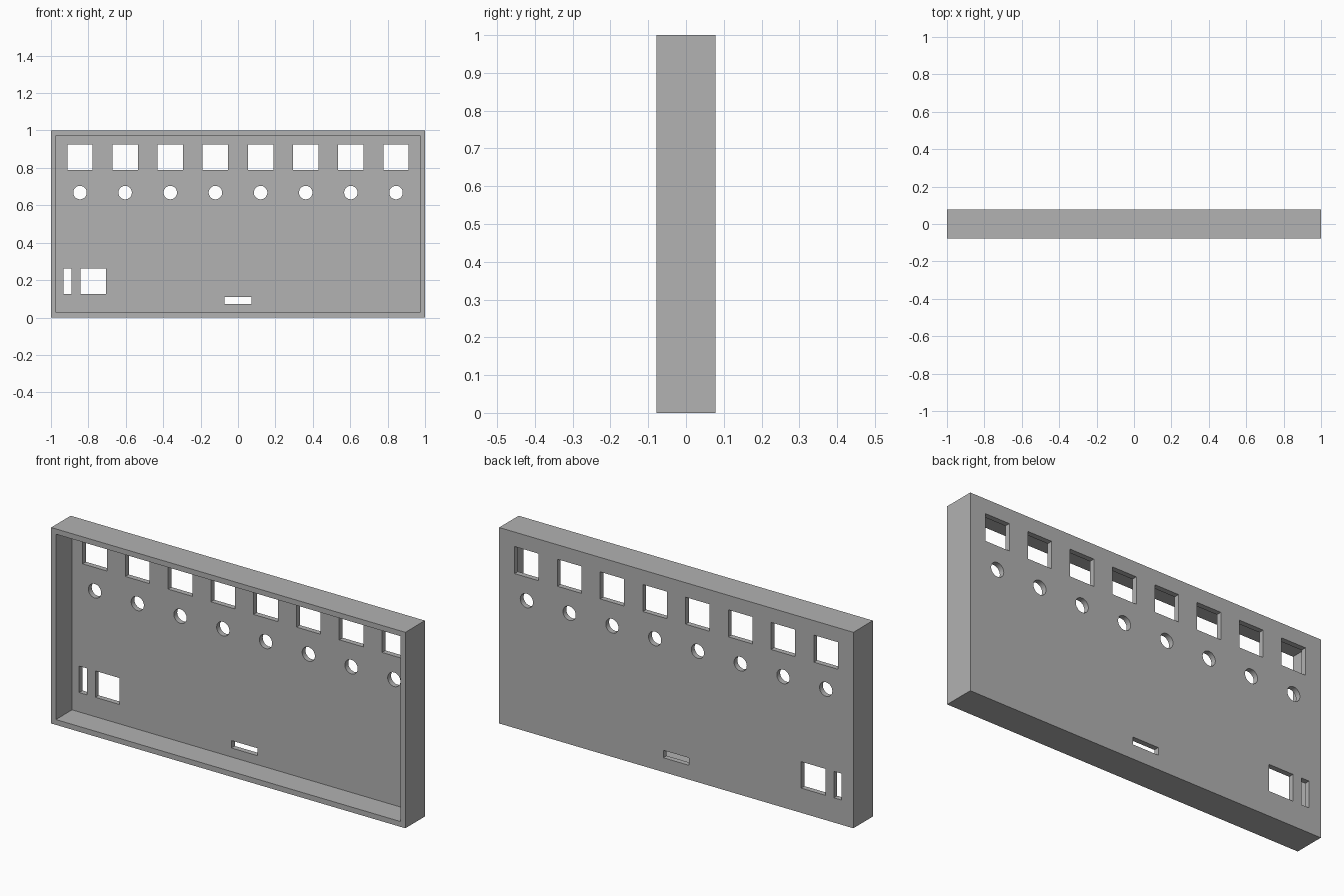
import bpy
import bmesh
from math import radians
from mathutils import Matrix, Vector

if "Cube" in bpy.data.objects:
    bpy.data.objects.remove(bpy.data.objects["Cube"])

WIDTH, DEPTH, HEIGHT, WALL = 2.0, 0.157, 1.0, 0.027
COUNT, PITCH = 8, 0.2414
BACK = DEPTH / 2


def add_box(bm, x0, x1, y0, y1, z0, z1):
    centre = Vector((x0 + x1, y0 + y1, z0 + z1)) / 2
    size = Matrix.Diagonal((x1 - x0, y1 - y0, z1 - z0, 1))
    bmesh.ops.create_cube(bm, size=1, matrix=Matrix.Translation(centre) @ size)


def make_object(name, bm):
    mesh = bpy.data.meshes.new(name)
    bm.to_mesh(mesh)
    bm.free()
    obj = bpy.data.objects.new(name, mesh)
    bpy.context.collection.objects.link(obj)
    return obj


# Solid block of the case
bm = bmesh.new()
add_box(bm, -WIDTH / 2, WIDTH / 2, -BACK, BACK, 0, HEIGHT)
case = make_object("open_case", bm)

# Front cavity, leaving thin walls and a back panel
bm = bmesh.new()
add_box(bm, -WIDTH / 2 + WALL, WIDTH / 2 - WALL, -DEPTH, BACK - WALL,
        WALL, HEIGHT - WALL)
cavity = make_object("cavity_cutter", bm)

# Openings through the back panel
bm = bmesh.new()
y0, y1 = BACK - 2 * WALL, BACK + WALL
for i in range(COUNT):
    x = (i - (COUNT - 1) / 2) * PITCH
    add_box(bm, x - 0.068, x + 0.068, y0, y1, 0.788, 0.926)
    bmesh.ops.create_cone(
        bm, cap_ends=True, segments=48, radius1=0.036, radius2=0.036,
        depth=y1 - y0,
        matrix=Matrix.Translation((x, (y0 + y1) / 2, 0.668))
        @ Matrix.Rotation(radians(90), 4, "X"))
add_box(bm, -0.933, -0.89, y0, y1, 0.126, 0.261)    # narrow upright slot
add_box(bm, -0.842, -0.705, y0, y1, 0.126, 0.261)   # lower square opening
add_box(bm, -0.073, 0.073, y0, y1, 0.073, 0.111)    # bottom centre slot
openings = make_object("openings_cutter", bm)

# Cut the case, then drop the cutters
for cutter in (cavity, openings):
    cutter.hide_render = True
    mod = case.modifiers.new(cutter.name, "BOOLEAN")
    mod.operation = "DIFFERENCE"
    mod.solver = "EXACT"
    mod.object = cutter
bpy.context.view_layer.update()
graph = bpy.context.evaluated_depsgraph_get()
case.data = bpy.data.meshes.new_from_object(case.evaluated_get(graph))
case.modifiers.clear()
for cutter in (cavity, openings):
    bpy.data.objects.remove(cutter)

# Plain grey material
grey = bpy.data.materials.new("plain_grey")
grey.use_nodes = True
colour = (0.445, 0.445, 0.445, 1)
grey.diffuse_color = colour
grey.node_tree.nodes["Principled BSDF"].inputs["Base Color"].default_value = colour
case.data.materials.clear()
case.data.materials.append(grey)

# Smooth round holes, sharp edges elsewhere
bpy.ops.object.select_all(action="DESELECT")
case.select_set(True)
bpy.context.view_layer.objects.active = case
bpy.ops.object.shade_smooth_by_angle(angle=radians(30))
